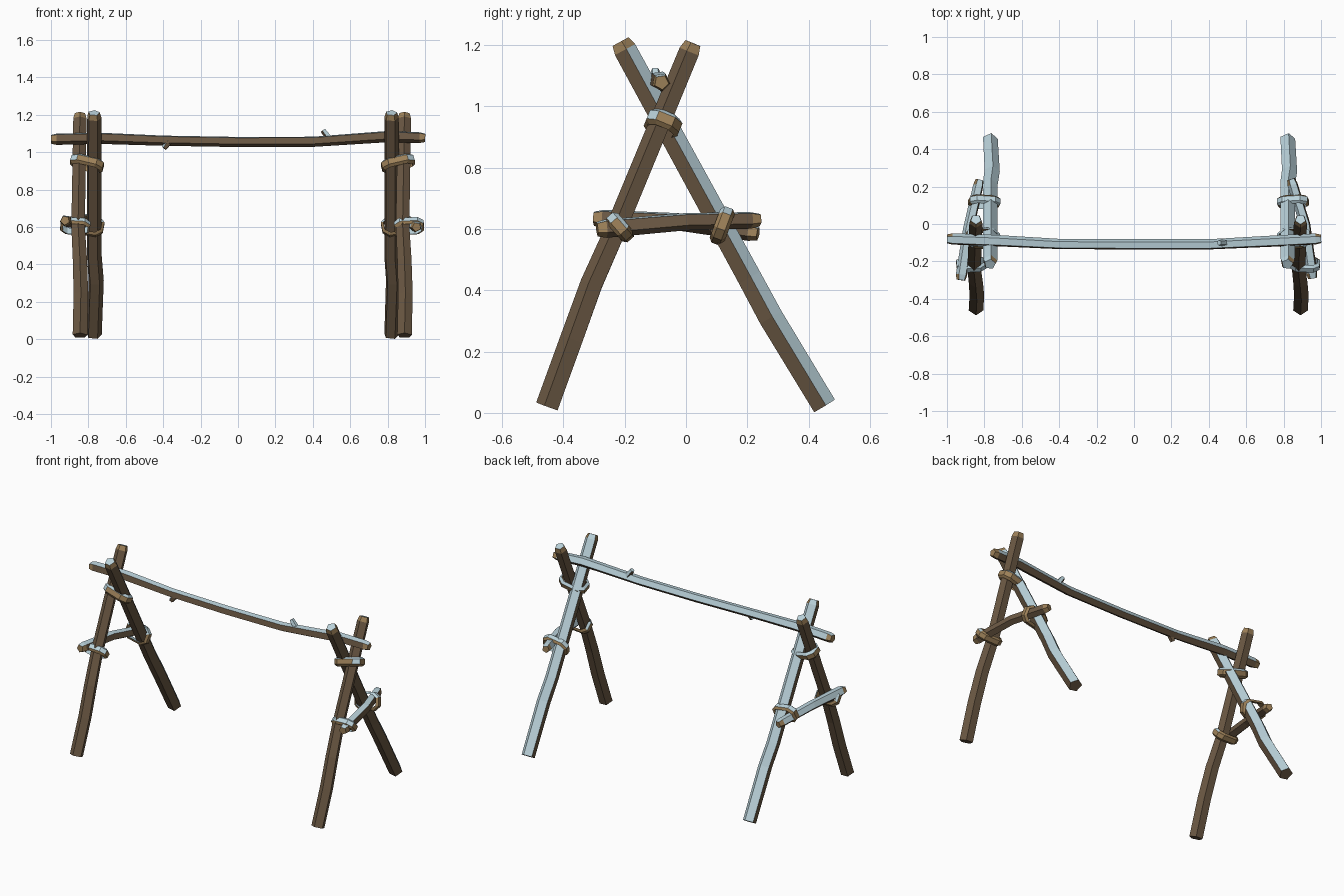
import bpy, bmesh, math
from mathutils import Vector

if "Cube" in bpy.data.objects:
    bpy.data.objects.remove(bpy.data.objects["Cube"])


def material(name, rgb):
    m = bpy.data.materials.new(name)
    m.diffuse_color = (*rgb, 1)
    m.use_nodes = True
    m.node_tree.nodes["Principled BSDF"].inputs["Base Color"].default_value = m.diffuse_color
    return m


MATS = [material("brown_wood", (0.150, 0.100, 0.058)),
        material("pale_cut_wood", (0.340, 0.220, 0.100)),
        material("frost_blue", (0.500, 0.655, 0.715))]
WOOD, PALE, FROST = 0, 1, 2


def finish(bm, name, frost, pale_faces=(), base=WOOD):
    """Frost on upward faces, pale wood on cut ends, base colour elsewhere."""
    bmesh.ops.recalc_face_normals(bm, faces=bm.faces)
    bm.normal_update()
    for f in bm.faces:
        f.material_index = PALE if f in pale_faces else base
        limit = 0.6 if f in pale_faces else frost
        if f.normal.z > limit:
            f.material_index = FROST
    me = bpy.data.meshes.new(name)
    bm.to_mesh(me)
    bm.free()
    for m in MATS:
        me.materials.append(m)
    ob = bpy.data.objects.new(name, me)
    bpy.context.collection.objects.link(ob)


def pole(name, pts, radii, ref, turn, frost=0.32, cut_start=False, cut_end=True, sides=5):
    """Faceted pole along a path; one face looks along ref, turned by 'turn' degrees."""
    pts = [Vector(p) for p in pts]
    radii = list(radii)
    # tapered tips at the cut ends
    if cut_end:
        d = (pts[-1] - pts[-2]).normalized()
        pts.insert(-1, pts[-1] - d * 0.03)
        radii.append(radii[-1] * 0.78)
    if cut_start:
        d = (pts[1] - pts[0]).normalized()
        pts.insert(1, pts[0] + d * 0.03)
        radii.insert(0, radii[0] * 0.78)
    bm = bmesh.new()
    rings = []
    for i, (p, r) in enumerate(zip(pts, radii)):
        t = (pts[min(i + 1, len(pts) - 1)] - pts[max(i - 1, 0)]).normalized()
        u = Vector(ref)
        u = (u - t * u.dot(t)).normalized()
        v = t.cross(u)
        ring = []
        for k in range(sides):
            a = math.radians(turn) + math.tau * (k + 0.5) / sides
            ring.append(bm.verts.new(p + r * (u * math.cos(a) + v * math.sin(a))))
        rings.append(ring)
    pale = set()
    last = len(rings) - 2
    for i in range(last + 1):
        for k in range(sides):
            j = (k + 1) % sides
            f = bm.faces.new((rings[i][k], rings[i][j], rings[i + 1][j], rings[i + 1][k]))
            if (cut_end and i == last) or (cut_start and i == 0):
                pale.add(f)
    start, end = bm.faces.new(rings[0]), bm.faces.new(rings[-1])
    if cut_start:
        pale.add(start)
    if cut_end:
        pale.add(end)
    finish(bm, name, frost, pale)


def lashing(name, centre, axis, across, a, b, w=0.028, thick=0.015):
    """Flat band looped around two crossing poles."""
    c, n = Vector(centre), Vector(axis).normalized()
    u = Vector(across)
    u = (u - n * u.dot(n)).normalized()
    v = n.cross(u)
    corners = [(1, .5), (.6, 1), (-.6, 1), (-1, .5), (-1, -.5), (-.6, -1), (.6, -1), (1, -.5)]
    section = [(0, -w), (thick, -w * 0.55), (thick, w * 0.55), (0, w)]
    bm = bmesh.new()
    loops = [[bm.verts.new(c + u * x * (a + o) + v * y * (b + o) + n * h) for o, h in section]
             for x, y in corners]
    for i in range(8):
        p, q = loops[i], loops[(i + 1) % 8]
        for k in range(4):
            j = (k + 1) % 4
            bm.faces.new((p[k], p[j], q[j], q[k]))
    finish(bm, name, 0.4, base=PALE)


# the two A-frames: side, sign, front leg x, back leg x, brace start / middle / end
FRAMES = [
    ("left", -1, -0.845, -0.77, (-0.925, -0.30, 0.635), (-0.885, -0.03, 0.625), (-0.825, 0.235, 0.585)),
    ("right", 1, 0.89, 0.82, (0.955, -0.29, 0.60), (0.915, 0.0, 0.625), (0.84, 0.24, 0.63)),
]
for side, s, fx, bx, b0, b1, b2 in FRAMES:
    # front leg
    pole(side + "_front_leg",
         [(fx, -0.45, 0.02), (fx + 0.005, -0.37, 0.24), (fx, -0.305, 0.42),
          (fx - 0.01, -0.225, 0.60), (fx, 0.025, 1.205)],
         [0.041, 0.041, 0.04, 0.038, 0.037], (0, -1, 0), 36, frost=0.45)
    # back leg
    pole(side + "_back_leg",
         [(bx, 0.45, 0.022), (bx + 0.01, 0.275, 0.31), (bx, 0.205, 0.44), (bx, -0.215, 1.21)],
         [0.042, 0.043, 0.042, 0.04], (0, 1, 0), 28, frost=0.3)
    # side brace
    pole(side + "_brace", [b0, b1, b2], [0.032, 0.03, 0.029], (0, 0, 1), 8,
         frost=0.25, cut_start=True)
    # lashings
    mid = (fx + bx) / 2
    lashing(side + "_top_lashing", (mid, -0.075, 0.94), (-s * 0.25, 0.38, 0.92), (1, 0, 0), 0.074, 0.042)
    lashing(side + "_front_brace_lashing", (fx + s * 0.025, -0.215, 0.605),
            (0.0, 0.75, 0.65), (1, 0, s * 0.1), 0.066, 0.036, 0.025, 0.013)
    lashing(side + "_back_brace_lashing", (bx + s * 0.03, 0.118, 0.61),
            (0.0, 0.93, -0.35), (1, 0, s * 0.2), 0.07, 0.042, 0.025, 0.013)

# top rail resting in the crotches
pole("top_rail",
     [(-1, -0.08, 1.07), (-0.74, -0.09, 1.076), (-0.4, -0.108, 1.063), (0, -0.11, 1.056),
      (0.4, -0.11, 1.057), (0.8, -0.09, 1.085), (1, -0.08, 1.078)],
     [0.032, 0.032, 0.029, 0.029, 0.029, 0.032, 0.031], (0, 0, 1), 8, frost=0.3, cut_start=True)

# broken twig stubs on the rail
for name, p, q in (("upper_twig_stub", (0.49, -0.10, 1.07), (0.455, -0.10, 1.118)),
                   ("lower_twig_stub", (-0.37, -0.115, 1.055), (-0.395, -0.12, 1.02))):
    pole(name, [p, q], [0.02, 0.015], (1, 0, 0), 0, frost=0.2, cut_end=False)
